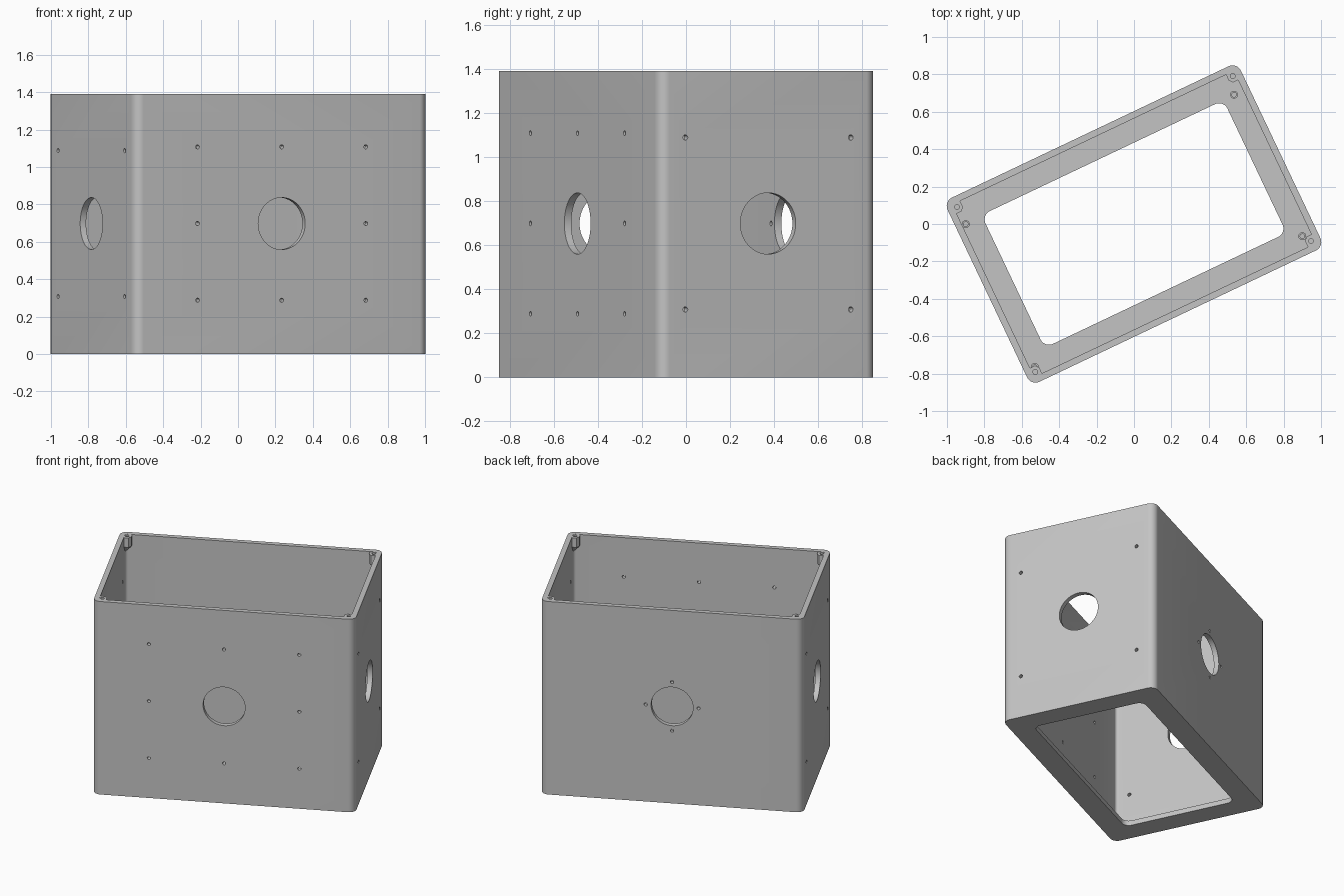
import bpy, bmesh, math
from mathutils import Matrix, Vector

if "Cube" in bpy.data.objects:
    bpy.data.objects.remove(bpy.data.objects["Cube"])

TURN = math.radians(25.4)      # the enclosure stands turned about z
A, B, H = 0.868, 0.545, 1.39   # half length, half width, height
WALL, RIM = 0.035, 0.152       # wall thickness, width of the bottom flange

grey = bpy.data.materials.new("grey plastic")
grey.diffuse_color = (0.55, 0.55, 0.55, 1)
grey.use_nodes = True
grey.node_tree.nodes["Principled BSDF"].inputs["Base Color"].default_value = grey.diffuse_color


def finish(name, bm):
    bmesh.ops.recalc_face_normals(bm, faces=bm.faces)
    me = bpy.data.meshes.new(name)
    bm.to_mesh(me)
    bm.free()
    me.materials.append(grey)
    ob = bpy.data.objects.new(name, me)
    ob.rotation_euler.z = TURN
    bpy.context.collection.objects.link(ob)
    return ob


def loft(bm, rings):
    loops = [[bm.verts.new(p) for p in r] for r in rings]
    n = len(loops[0])
    for lo, hi in zip(loops, loops[1:]):
        for i in range(n):
            j = (i + 1) % n
            bm.faces.new((lo[i], lo[j], hi[j], hi[i]))
    bm.faces.new(loops[0][::-1])
    bm.faces.new(loops[-1])


def rounded_box(name, a, b, r, z0, z1, seg=10):
    pts = []
    for k, (sx, sy) in enumerate(((1, 1), (-1, 1), (-1, -1), (1, -1))):
        for i in range(seg + 1):
            t = math.pi / 2 * (k + i / seg)
            pts.append((sx * (a - r) + r * math.cos(t), sy * (b - r) + r * math.sin(t)))
    bm = bmesh.new()
    loft(bm, [[(x, y, z) for x, y in pts] for z in (z0, z1)])
    return finish(name, bm)


def drill(bm, pos, axis, r, depth, seg):
    rot = Vector(axis).to_track_quat('Z', 'Y').to_matrix().to_4x4()
    bmesh.ops.create_cone(bm, cap_ends=True, segments=seg, radius1=r, radius2=r,
                          depth=depth, matrix=Matrix.Translation(pos) @ rot)


def cut(ob, cutter):
    bpy.context.view_layer.update()
    m = ob.modifiers.new("cut", 'BOOLEAN')
    m.operation, m.solver, m.object = 'DIFFERENCE', 'EXACT', cutter
    select(ob)
    bpy.ops.object.modifier_apply(modifier=m.name)
    bpy.data.objects.remove(cutter)


def select(ob):
    bpy.ops.object.select_all(action='DESELECT')
    ob.select_set(True)
    bpy.context.view_layer.objects.active = ob


def smooth(ob):
    select(ob)
    bpy.ops.object.shade_smooth_by_angle(angle=math.radians(30))


# Shell: open top, flanged bottom with a large rectangular opening
shell = rounded_box("enclosure_shell", A, B, 0.05, 0, H)
cut(shell, rounded_box("cavity", A - WALL, B - WALL, 0.02, WALL, H + 0.2))
cut(shell, rounded_box("bottom_opening", A - RIM, B - RIM, 0.05, -0.1, WALL + 0.1))

# Round port in each wall plus its pattern of screw holes
mid = H / 2 + 0.003
bm = bmesh.new()
for s in (-1, 1):
    drill(bm, (0, s * B, mid), (0, 1, 0), 0.139, 0.2, 64)
    drill(bm, (s * A, 0, mid), (1, 0, 0), 0.139, 0.2, 64)
    for y in (-0.415, 0.415):          # four holes on each end wall
        for z in (-0.39, 0.39):
            drill(bm, (s * A, y, mid + z), (1, 0, 0), 0.012, 0.2, 16)
for i in (-1, 0, 1):                   # eight holes around the front wall
    for j in (-1, 0, 1):
        if i or j:
            drill(bm, (i * 0.498, -B, mid + j * 0.41), (0, 1, 0), 0.011, 0.2, 16)
for dx, dz in ((1, 0), (-1, 0), (0, 1), (0, -1)):   # ring of four on the back wall
    drill(bm, (dx * 0.175, B, mid + dz * 0.175), (0, 1, 0), 0.011, 0.2, 16)
cut(shell, finish("wall_holes", bm))
smooth(shell)

# Lid screw bosses in the top corners, tapering into the walls
PROFILE = [(0.845, 0.52), (0.787, 0.52), (0.787, 0.475), (0.803, 0.457), (0.845, 0.457)]
for sx in (-1, 1):
    for sy in (-1, 1):
        bm = bmesh.new()
        rings = []
        for z, k in ((H - 0.13, 0.15), (H - 0.07, 1), (H - 0.002, 1)):
            rings.append([(sx * (0.845 + (x - 0.845) * k), sy * (0.52 + (y - 0.52) * k), z)
                          for x, y in PROFILE])
        loft(bm, rings)
        boss = finish("lid_screw_boss", bm)
        bm = bmesh.new()
        drill(bm, (sx * 0.816, sy * 0.488, H), (0, 0, 1), 0.013, 0.12, 20)
        cut(boss, finish("screw_hole", bm))
        smooth(boss)

# Short hollow standoffs on the inside of the bottom flange
for x, y in ((0.78, 0.395), (-0.813, 0.385), (0.785, -0.445), (-0.807, -0.463)):
    bm = bmesh.new()
    drill(bm, (x, y, WALL + 0.012), (0, 0, 1), 0.021, 0.03, 24)
    post = finish("flange_standoff", bm)
    bm = bmesh.new()
    drill(bm, (x, y, WALL + 0.03), (0, 0, 1), 0.012, 0.05, 24)
    cut(post, finish("standoff_hole", bm))
    smooth(post)
